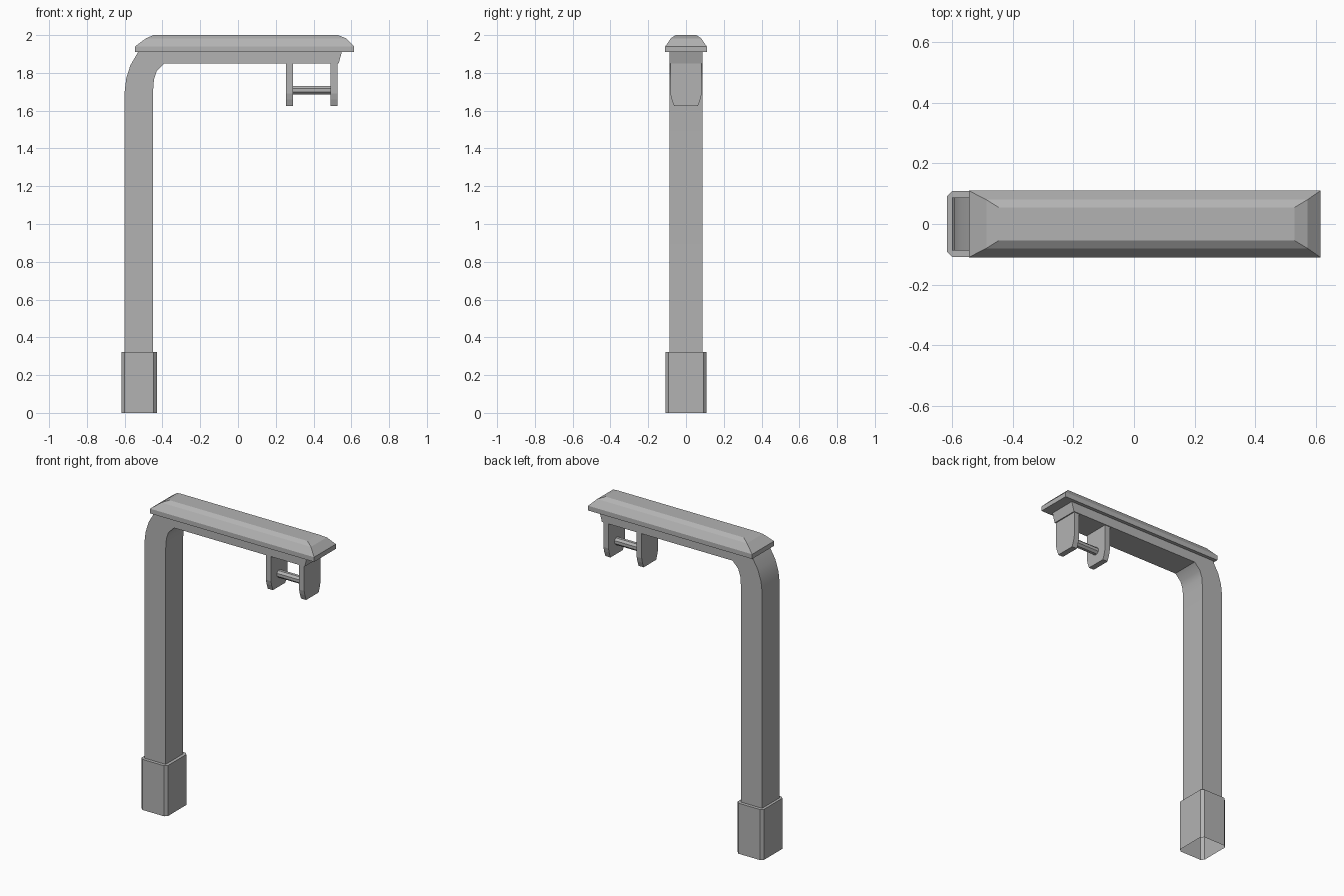
import bpy, bmesh, math

if "Cube" in bpy.data.objects:
    bpy.data.objects.remove(bpy.data.objects["Cube"])

grey = bpy.data.materials.new("metal_grey")
grey.diffuse_color = (0.45, 0.45, 0.45, 1)
grey.use_nodes = True
grey.node_tree.nodes["Principled BSDF"].inputs["Base Color"].default_value = grey.diffuse_color


def finish(name, bm, smooth=None):
    bmesh.ops.recalc_face_normals(bm, faces=bm.faces)
    mesh = bpy.data.meshes.new(name)
    bm.to_mesh(mesh)
    bm.free()
    mesh.materials.append(grey)
    obj = bpy.data.objects.new(name, mesh)
    bpy.context.collection.objects.link(obj)
    if smooth:
        bpy.ops.object.select_all(action='DESELECT')
        obj.select_set(True)
        bpy.context.view_layer.objects.active = obj
        bpy.ops.object.shade_smooth_by_angle(angle=math.radians(smooth))
    return obj


def loft(bm, rings, cap_start=True, cap_end=True):
    """Skin a list of closed rings, with optional end caps."""
    loops = [[bm.verts.new(p) for p in ring] for ring in rings]
    for a, b in zip(loops, loops[1:]):
        for i in range(len(a)):
            j = (i + 1) % len(a)
            bm.faces.new((a[i], a[j], b[j], b[i]))
    if cap_start:
        bm.faces.new(loops[0])
    if cap_end:
        bm.faces.new(loops[-1])


def rect(x0, x1, y, z):
    return [(x0, -y, z), (x1, -y, z), (x1, y, z), (x0, y, z)]


# Base sleeve: chamfered upright corners, open underneath
x0, x1, y, c = -0.617, -0.43, 0.109, 0.017
outline = [(x0 + c, -y), (x1 - c, -y), (x1, -y + c), (x1, y - c),
           (x1 - c, y), (x0 + c, y), (x0, y - c), (x0, -y + c)]
bm = bmesh.new()
loft(bm, [[(px, py, z) for px, py in outline] for z in (0, 0.323)], cap_start=False)
finish("base_sleeve", bm)

# Post bending into the horizontal arm, as paired outer and inner points
outer = [(-0.60, 0.32), (-0.60, 1.70), (-0.592, 1.77), (-0.57, 1.84), (-0.528, 1.912), (0.55, 1.912)]
inner = [(-0.45, 0.32), (-0.45, 1.70), (-0.445, 1.765), (-0.43, 1.81), (-0.39, 1.85), (0.533, 1.85)]
bm = bmesh.new()
loft(bm, [[(a[0], -0.088, a[1]), (b[0], -0.088, b[1]), (b[0], 0.088, b[1]), (a[0], 0.088, a[1])]
          for a, b in zip(outer, inner)])
finish("post_and_arm", bm, 35)

# Sloped roof cap along the arm
bm = bmesh.new()
loft(bm, [rect(-0.545, 0.615, 0.11, 1.91), rect(-0.545, 0.615, 0.11, 1.94),
          rect(-0.487, 0.572, 0.08, 1.983), rect(-0.447, 0.53, 0.055, 2.0)])
finish("roof_cap", bm)

# Hanger plates with tapered lower corners
half = [(0.083, 1.855), (0.083, 1.69), (0.076, 1.66), (0.063, 1.625)]
profile = half + [(-py, z) for py, z in reversed(half)]
for side, px in (("inner", 0.255), ("outer", 0.49)):
    bm = bmesh.new()
    loft(bm, [[(x, py, z) for py, z in profile] for x in (px, px + 0.036)])
    finish(side + "_hanger_plate", bm)

# Rod between the plates
bm = bmesh.new()
angles = [math.tau * (i + 0.5) / 8 for i in range(8)]
loft(bm, [[(x, 0.024 * math.cos(a), 1.708 + 0.024 * math.sin(a)) for a in angles]
          for x in (0.285, 0.495)])
finish("hanger_rod", bm)
